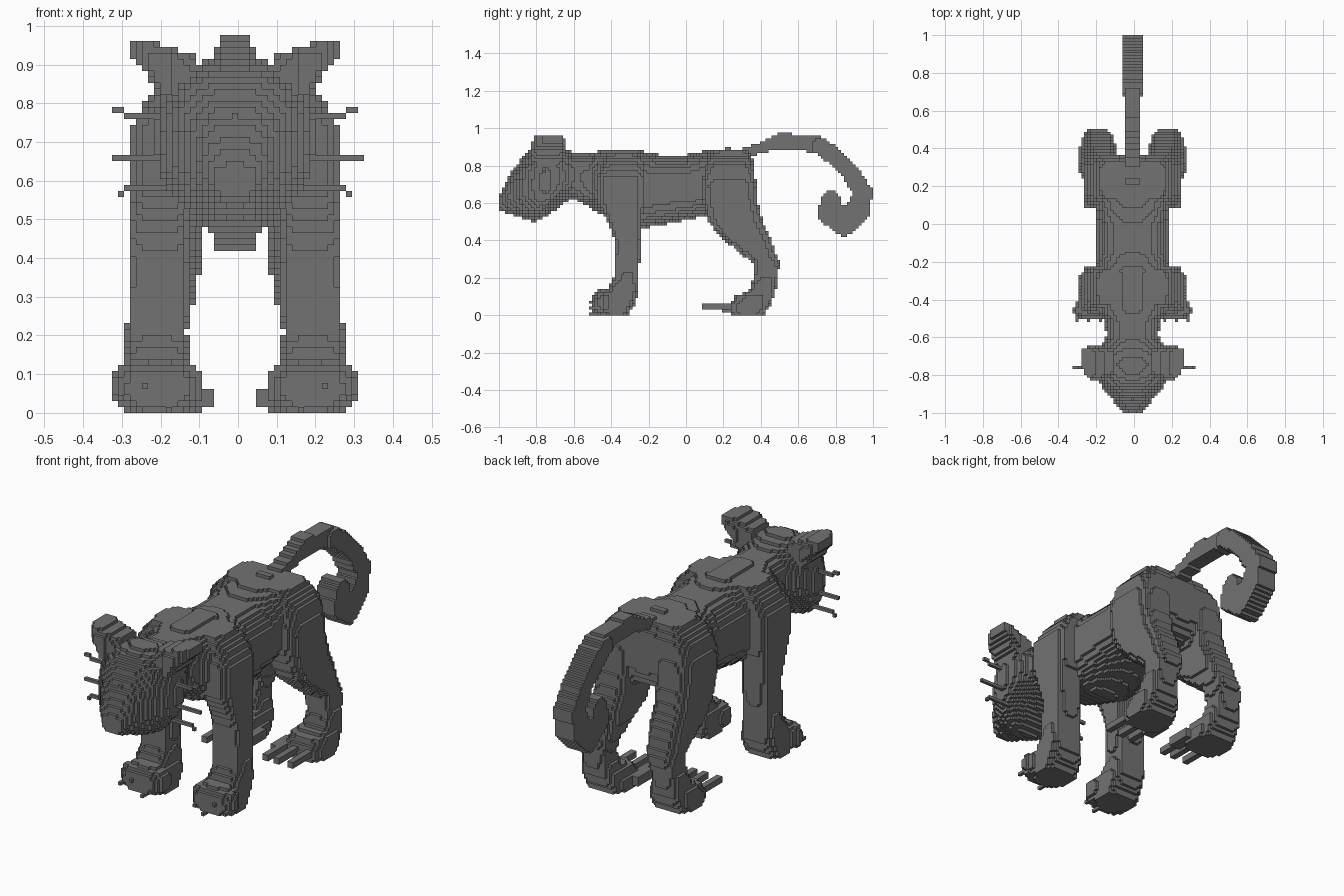
import bpy
from mathutils import Vector

if "Cube" in bpy.data.objects:
    bpy.data.objects.remove(bpy.data.objects["Cube"])

V = 2 / 129         # edge of one block
MID = -V / 2        # mirror plane

fur = bpy.data.materials.new("dark grey fur")
fur.use_nodes = True
fur.diffuse_color = (0.17, 0.17, 0.17, 1)
fur.node_tree.nodes["Principled BSDF"].inputs["Base Color"].default_value = fur.diffuse_color


def cells(test, side=0):
    """Blocks whose centre passes the test; side +1/-1 keeps one half."""
    found = set()
    for i in range(-24, 23):
        x = (i + 0.5) * V - MID
        if side * x < 0:
            continue
        for j in range(-64, 65):
            for k in range(0, 63):
                if test((abs(x), j * V, (k + 0.5) * V)):
                    found.add((i, j, k))
    return found


def loft(axis, power, stations):
    """Solid through rounded cross-sections: (t, a_low, a_high, b_low, b_high)."""
    ia, ib = [n for n in range(3) if n != axis]

    def test(p):
        t = p[axis]
        if not stations[0][0] <= t <= stations[-1][0]:
            return False
        for s, e in zip(stations, stations[1:]):
            if t <= e[0]:
                f = (t - s[0]) / (e[0] - s[0])
                a0, a1, b0, b1 = [u + (w - u) * f for u, w in zip(s[1:], e[1:])]
                a = abs(2 * p[ia] - a0 - a1) / (a1 - a0)
                b = abs(2 * p[ib] - b0 - b1) / (b1 - b0)
                return a ** power + b ** power <= 1
    return test


def spine(power, rows):
    """Loft along y, symmetric in x: (y, half_width, z_low, z_high)."""
    return loft(1, power, [(y, -w, w, lo, hi) for y, w, lo, hi in rows])


def ribbon(path):
    """Band along a y-z path: (y, z, radius, half_width)."""
    def test(p):
        q = Vector((p[1], p[2]))
        for s, e in zip(path, path[1:]):
            a, d = Vector(s[:2]), Vector(e[:2]) - Vector(s[:2])
            f = min(1, max(0, (q - a).dot(d) / d.length_squared))
            if p[0] <= s[3] + (e[3] - s[3]) * f and (q - a - d * f).length <= s[2] + (e[2] - s[2]) * f:
                return True
        return False
    return test


def box(x0, x1, y0, y1, z0, z1):
    return lambda p: x0 <= p[0] <= x1 and y0 <= p[1] <= y1 and z0 <= p[2] <= z1


def either(*tests):
    return lambda p: any(t(p) for t in tests)


# Trunk and neck
body = spine(2.6, [
    (-.64, .13, .64, .87), (-.52, .145, .58, .872), (-.46, .19, .54, .878),
    (-.24, .2, .465, .88), (-.15, .195, .48, .86), (0, .195, .51, .86),
    (.1, .2, .53, .88), (.22, .21, .52, .893), (.33, .17, .56, .885), (.37, .1, .66, .82)])

# Head, tapering to the muzzle, with the jaw set back
head = spine(2.4, [
    (-1, .05, .56, .63), (-.95, .09, .54, .74), (-.9, .13, .53, .81),
    (-.86, .165, .51, .87), (-.8, .2, .5, .907), (-.74, .21, .53, .917),
    (-.68, .19, .58, .9), (-.6, .14, .63, .87)])

# Ears flare sideways to a raised tip
ear = loft(0, 4, [
    (.1, -.8, -.66, .8, .925), (.18, -.83, -.65, .8, .95),
    (.235, -.82, -.65, .88, .966), (.275, -.75, -.66, .93, .97)])


def whiskers(longest):
    """Three rods with stepped tips."""
    return either(*[
        either(box(.14, .29, -.77, -.75, z, z + V),
               box(.28, reach, -.77, -.75, z + s * V, z + s * V + V))
        for z, s, reach in ((.76, 1, .32), (.651, 0, longest), (.574, -1, .3))])


# Legs, from sole to hip, with toes that spread at the front
front_leg = either(
    loft(2, 4, [
        (0, .1, .28, -.44, -.31), (.05, .1, .285, -.45, -.28), (.1, .1, .285, -.45, -.26),
        (.14, .115, .285, -.42, -.25), (.2, .125, .28, -.385, -.25), (.4, .12, .275, -.38, -.245),
        (.5, .12, .275, -.42, -.24), (.6, .12, .27, -.47, -.22), (.74, .12, .27, -.47, -.22),
        (.8, .1, .235, -.45, -.22), (.87, .08, .18, -.42, -.25)]),
    loft(1, 3, [
        (-.505, .13, .27, .02, .11), (-.46, .08, .32, .005, .135),
        (-.41, .09, .295, 0, .14), (-.35, .11, .28, 0, .13)]))
hind_leg = loft(2, 4, [
    (0, .09, .28, .24, .42), (.05, .09, .285, .23, .45), (.1, .1, .28, .26, .47),
    (.13, .12, .27, .335, .48), (.2, .13, .265, .365, .485), (.28, .11, .25, .36, .505),
    (.32, .1, .25, .305, .485), (.42, .08, .255, .18, .45), (.5, .08, .255, .12, .41),
    (.6, .07, .255, .09, .385), (.7, .06, .255, .08, .375), (.8, .06, .235, .1, .365),
    (.88, .04, .17, .14, .33)])

# Claws
front_claws = either(*[box(x, x + V, -.52, -.46, z, z + V)
                       for x, z in ((.11, .03), (.17, 0), (.22, .06), (.28, .03))])
hind_claws = either(*[box(x, x + 2 * V, .09, .3, .031, .0625) for x in (.08, .15, .23)],
                    box(.06, .11, .2, .32, .02, .0625))

# Curled tail
tail = ribbon([
    (.28, .855, .03, .047), (.4, .897, .028, .04), (.5, .93, .042, .04), (.69, .917, .045, .04),
    (.72, .902, .046, .06), (.78, .862, .048, .062), (.88, .765, .048, .062), (.943, .66, .052, .062),
    (.925, .56, .064, .062), (.85, .5, .075, .062), (.77, .55, .068, .062), (.775, .61, .056, .062)])

# Each block belongs to the first part that claims it
parts = [("body", body, 0), ("head", head, 0), ("tail", tail, 0)]
for side, label, longest in ((1, "left", .33), (-1, "right", .32)):
    for name, test in (("ear", ear), ("whiskers", whiskers(longest)), ("front_leg", front_leg),
                       ("hind_leg", hind_leg), ("front_claws", front_claws), ("hind_claws", hind_claws)):
        parts.append((f"{name}_{label}", test, side))

taken, solids = set(), {}
for name, test, side in parts:
    solids[name] = cells(test, side) - taken
    taken |= solids[name]


def build(name, blocks):
    """Mesh of the outside faces of the blocks only."""
    index, faces = {}, []
    for c in blocks:
        for axis in range(3):
            for step in (0, 1):
                near = list(c)
                near[axis] += 2 * step - 1
                if tuple(near) in taken:
                    continue
                u, w = (axis + 1) % 3, (axis + 2) % 3
                face = []
                for du, dw in ((0, 0), (1, 0), (1, 1), (0, 1)):
                    p = list(c)
                    p[axis] += step
                    p[u] += du
                    p[w] += dw
                    face.append(index.setdefault(tuple(p), len(index)))
                faces.append(face if step else face[::-1])
    mesh = bpy.data.meshes.new(name)
    mesh.from_pydata([Vector((i, j - 0.5, k)) * V for i, j, k in index], [], faces)
    mesh.materials.append(fur)
    bpy.context.collection.objects.link(bpy.data.objects.new(name, mesh))


for name, blocks in solids.items():
    build(name, blocks)
